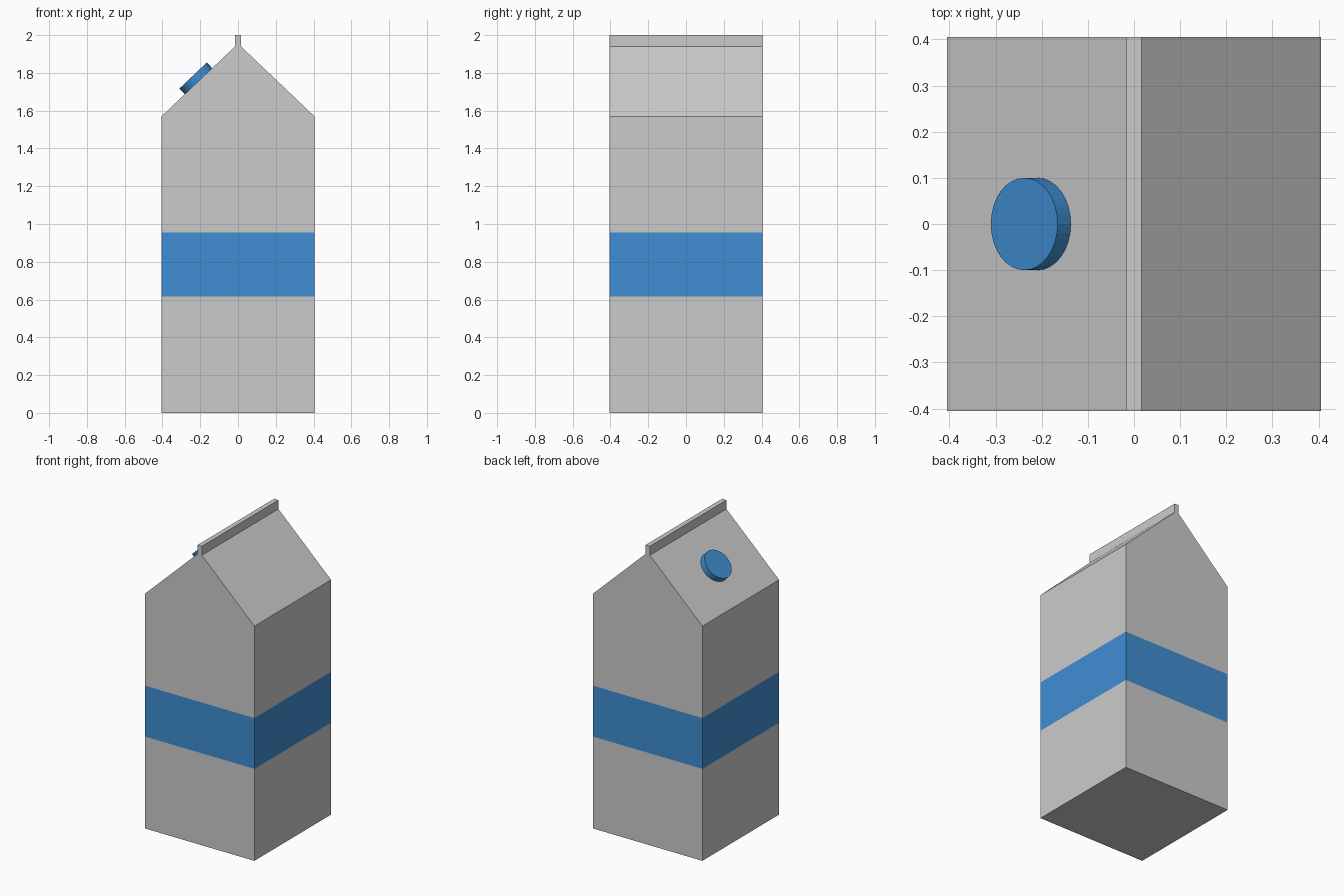
import bpy, bmesh
from mathutils import Vector

if "Cube" in bpy.data.objects:
    bpy.data.objects.remove(bpy.data.objects["Cube"])

W, EAVE, RIDGE, TOP, FIN = 0.405, 1.57, 1.94, 2.0, 0.016
BAND = (0.615, 0.955)

blue = bpy.data.materials.new("blue")
blue.diffuse_color = (0.05, 0.27, 0.65, 1)
blue.use_nodes = True
blue.node_tree.nodes["Principled BSDF"].inputs["Base Color"].default_value = blue.diffuse_color

# Carton: gabled profile extruded front to back
half = [(W, 0), (W, EAVE), (FIN, RIDGE), (FIN, TOP)]
profile = half + [(-x, z) for x, z in reversed(half)]
bm = bmesh.new()
face = bm.faces.new([bm.verts.new((x, -W, z)) for x, z in profile])
ext = bmesh.ops.extrude_face_region(bm, geom=[face])
bmesh.ops.translate(bm, vec=(0, 2 * W, 0),
                    verts=[v for v in ext["geom"] if isinstance(v, bmesh.types.BMVert)])

# Cuts for the ridge, eaves and the flush coloured band
for z in (*BAND, EAVE, RIDGE):
    bmesh.ops.bisect_plane(bm, geom=bm.verts[:] + bm.edges[:] + bm.faces[:],
                           plane_co=(0, 0, z), plane_no=(0, 0, 1))
bmesh.ops.recalc_face_normals(bm, faces=bm.faces[:])
for f in bm.faces:
    if BAND[0] < f.calc_center_median().z < BAND[1]:
        f.material_index = 1
mesh = bpy.data.meshes.new("carton")
bm.to_mesh(mesh)
bm.free()
mesh.materials.append(None)
mesh.materials.append(blue)
carton = bpy.data.objects.new("carton", mesh)
bpy.context.collection.objects.link(carton)

# Screw cap: seated square on the left roof slope
normal = Vector((EAVE - RIDGE, 0, W - FIN)).normalized()
top = Vector((-0.238, 0, 1.786))
depth = 0.045
bpy.ops.mesh.primitive_cylinder_add(vertices=32, radius=0.1, depth=depth,
                                    location=top - normal * depth / 2,
                                    rotation=Vector((0, 0, 1)).rotation_difference(normal).to_euler())
cap = bpy.context.object
cap.name = "screw_cap"
cap.data.materials.append(blue)
